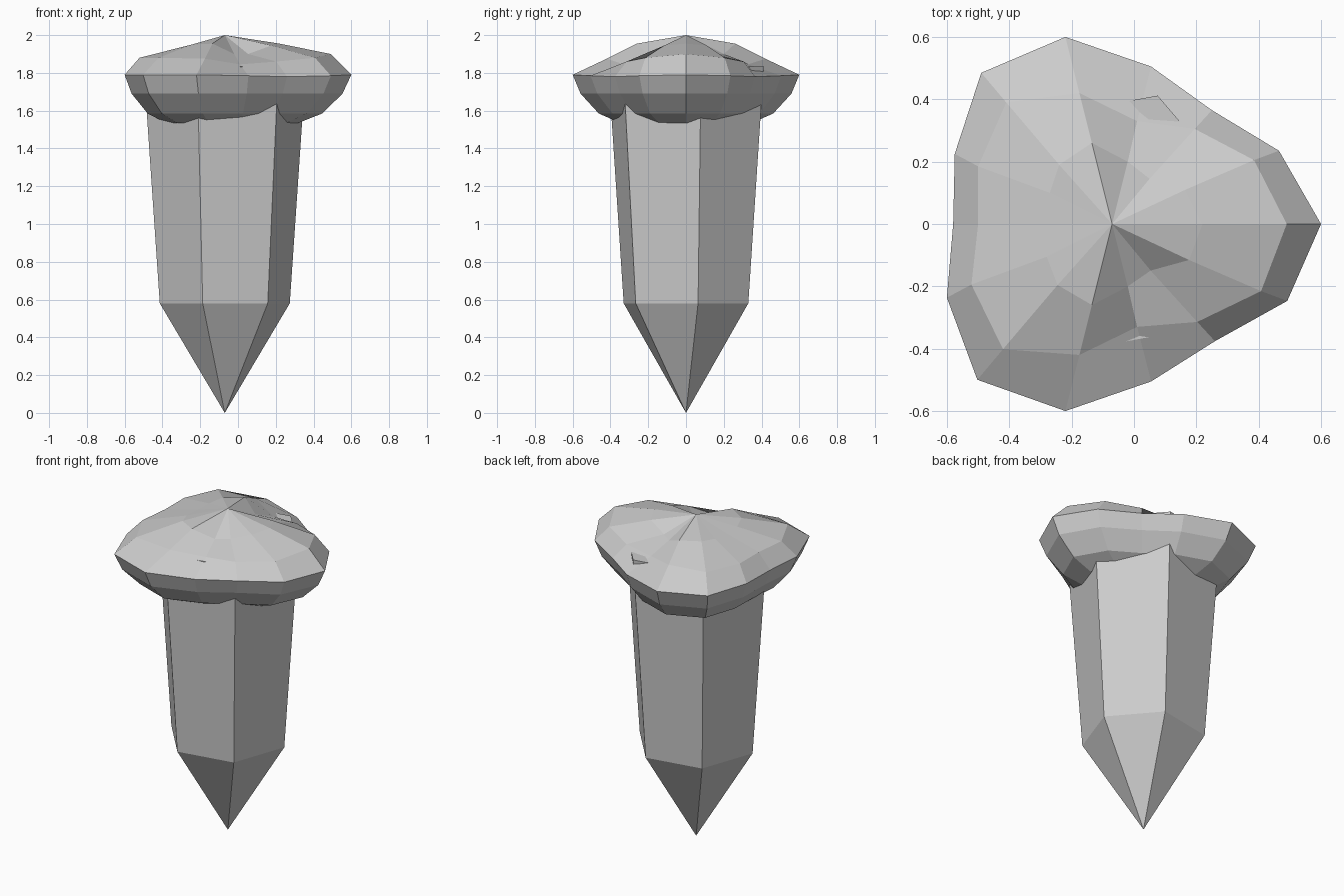
import bpy, bmesh, math
from mathutils import Vector

if "Cube" in bpy.data.objects:
    bpy.data.objects.remove(bpy.data.objects["Cube"], do_unlink=True)

AXIS_X = -0.07  # shared vertical axis of the spike and the cap

stone = bpy.data.materials.new("stone grey")
stone.use_nodes = True
grey = (0.6, 0.6, 0.6, 1)
stone.diffuse_color = grey
stone.node_tree.nodes["Principled BSDF"].inputs["Base Color"].default_value = grey


def loft(name, bottom, rings, top=None):
    """Skin stacked rings of points; close ends with a tip point or a flat face."""
    bm = bmesh.new()
    loops = [[bm.verts.new(p) for p in ring] for ring in rings]
    n = len(loops[0])
    for low, high in zip(loops, loops[1:]):
        for i in range(n):
            j = (i + 1) % n
            bm.faces.new((low[i], low[j], high[j], high[i]))
    for tip, loop in ((bottom, loops[0]), (top, loops[-1])):
        if tip is None:
            bm.faces.new(loop)
        else:
            v = bm.verts.new(tip)
            for i in range(n):
                bm.faces.new((loop[i], loop[(i + 1) % n], v))
    bmesh.ops.recalc_face_normals(bm, faces=bm.faces)
    mesh = bpy.data.meshes.new(name)
    bm.to_mesh(mesh)
    bm.free()
    mesh.materials.append(stone)
    obj = bpy.data.objects.new(name, mesh)
    bpy.context.collection.objects.link(obj)
    return obj


# Six-sided tapered spike with a pointed foot
def hexagon(radius, z):
    angles = [math.radians(10.5 + 60 * i) for i in range(6)]
    return [(AXIS_X + radius * math.cos(a), radius * math.sin(a), z) for a in angles]


loft("spike", (AXIS_X, 0, 0), [hexagon(0.35, 0.58), hexagon(0.437, 1.835)])

# Rocky cap: half outlines from +x round to -x, mirrored across y
LOPSIDED = (1, 1.05, 1.03, 1, 1, 1.03, 1.05, 1)


def mirrored(half):
    other = [(AXIS_X + (x - AXIS_X) * s, -y * s, z)
             for (x, y, z), s in zip(half, LOPSIDED)]
    return half + other[-2:0:-1]


rim = mirrored([(0.6, 0, 1.79), (0.465, 0.235, 1.785), (0.25, 0.365, 1.78), (0.055, 0.505, 1.785),
                (-0.22, 0.6, 1.79), (-0.49, 0.485, 1.79), (-0.575, 0.225, 1.79), (-0.58, 0, 1.79)])
shoulder = mirrored([(0.49, 0, 1.9), (0.385, 0.205, 1.88), (0.195, 0.305, 1.86), (0.01, 0.33, 1.845),
                     (-0.175, 0.42, 1.875), (-0.41, 0.39, 1.88), (-0.5, 0.185, 1.88), (-0.5, 0, 1.88)])
crown = mirrored([(0.22, 0, 1.955), (0.165, 0.11, 1.945), (0.05, 0.145, 1.9), (-0.02, 0.2, 1.9),
                  (-0.135, 0.26, 1.955), (-0.24, 0.19, 1.95), (-0.27, 0.1, 1.94), (-0.27, 0, 1.94)])


def shrunk(scale, z):
    return [(AXIS_X + (x - AXIS_X) * scale, y * scale, z) for x, y, _ in rim]


underside = [shrunk(0.58, 1.535), shrunk(0.77, 1.585), shrunk(0.93, 1.69)]
loft("cap", (AXIS_X, 0, 1.6), underside + [rim, shoulder, crown], (AXIS_X, 0, 2))
